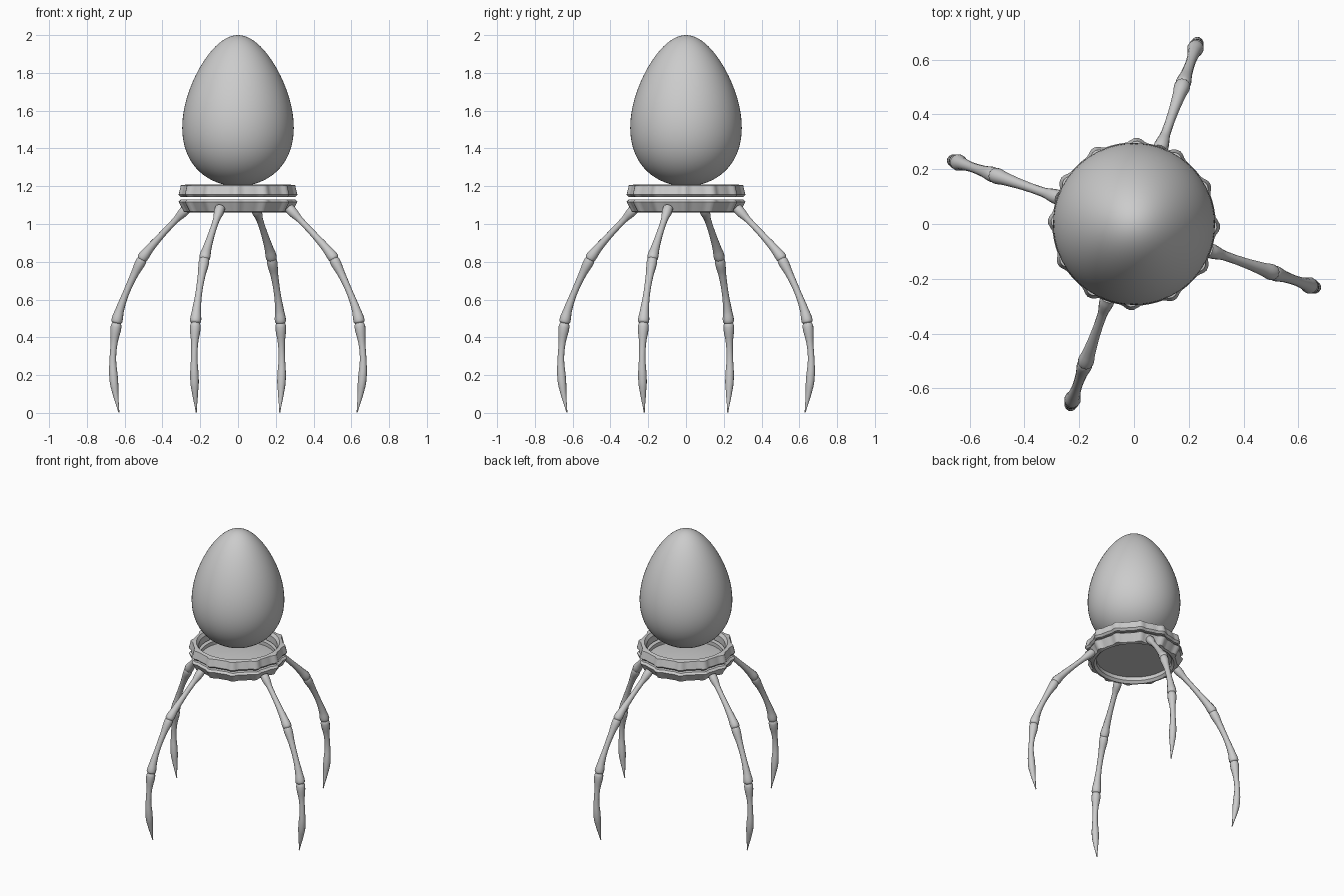
import bpy, bmesh, math

cube = bpy.data.objects.get("Cube")
if cube:
    bpy.data.objects.remove(cube, do_unlink=True)

grey = bpy.data.materials.new("plain_grey")
grey.use_nodes = True
grey.diffuse_color = (0.6, 0.6, 0.6, 1)
grey.node_tree.nodes["Principled BSDF"].inputs["Base Color"].default_value = (0.6, 0.6, 0.6, 1)


def finish(name, mesh, angle=35):
    mesh.materials.clear()
    mesh.materials.append(grey)
    for p in mesh.polygons:
        p.use_smooth = True
    mesh.set_sharp_from_angle(angle=math.radians(angle))
    obj = bpy.data.objects.new(name, mesh)
    bpy.context.collection.objects.link(obj)
    return obj


def lathe(name, profile, sides, closed=False, scallop=None, angle=35):
    """Revolve (radius, z) points about z; scallop adds to the radius of outer points."""
    bm = bmesh.new()
    rows = []
    for r, z in profile:
        if r < 1e-4:
            rows.append([bm.verts.new((0, 0, z))] * sides)
            continue
        row = []
        for i in range(sides):
            a = 2 * math.pi * i / sides
            rr = r + (scallop(a) if scallop and r > 0.268 else 0)
            row.append(bm.verts.new((rr * math.cos(a), rr * math.sin(a), z)))
        rows.append(row)
    pairs = list(zip(rows, rows[1:]))
    if closed:
        pairs.append((rows[-1], rows[0]))
    for low, high in pairs:
        for i in range(sides):
            j = (i + 1) % sides
            corners = list(dict.fromkeys((low[i], low[j], high[j], high[i])))
            bm.faces.new(corners)
    bmesh.ops.recalc_face_normals(bm, faces=bm.faces)
    mesh = bpy.data.meshes.new(name)
    bm.to_mesh(mesh)
    bm.free()
    return finish(name, mesh, angle)


# Egg
steps = 40
egg = []
for i in range(steps + 1):
    t = math.pi * (i / steps - 0.5)
    egg.append((0.287 * math.cos(t) * (1 - 0.25 * math.sin(t)), 1.6 + 0.4 * math.sin(t)))
lathe("egg", egg, 64, angle=60)


# Scalloped collar: two rings with a thin gap, twelve ribs around
def ribs(a):
    return 0.017 * max(0, math.cos(12 * (a + 0.035))) ** 1.5


lathe("upper_ring", [(0.25, 1.145), (0.285, 1.142), (0.298, 1.155), (0.286, 1.205),
                     (0.265, 1.21), (0.25, 1.19)], 144, True, ribs)
lathe("lower_ring", [(0.24, 1.13), (0.285, 1.13), (0.298, 1.117), (0.27, 1.065),
                     (0.255, 1.06), (0.24, 1.075)], 144, True, ribs)

# Shallow dish closing the collar
lathe("dish", [(0, 1.10), (0.245, 1.10), (0.245, 1.105), (0.18, 1.115),
               (0.09, 1.122), (0, 1.125)], 48)

# Legs: three jointed segments, points are (distance from axis, z, radius)
segments = {
    "thigh": [(0.285, 1.085, 0.026), (0.31, 1.06, 0.026), (0.345, 1.025, 0.018),
              (0.43, 0.94, 0.018), (0.50, 0.865, 0.024), (0.535, 0.822, 0.029),
              (0.545, 0.808, 0.02)],
    "shin": [(0.53, 0.83, 0.02), (0.545, 0.80, 0.028), (0.58, 0.735, 0.021),
             (0.63, 0.63, 0.018), (0.665, 0.54, 0.024), (0.68, 0.485, 0.030),
             (0.683, 0.472, 0.02)],
    "claw": [(0.68, 0.488, 0.02), (0.684, 0.455, 0.029), (0.695, 0.37, 0.019),
             (0.702, 0.28, 0.018), (0.698, 0.19, 0.023), (0.69, 0.12, 0.018),
             (0.668, 0.002, 0.003)],
}


def segment_mesh(name, points):
    curve = bpy.data.curves.new(name + "_path", "CURVE")
    curve.dimensions = "3D"
    curve.bevel_depth = 1
    curve.bevel_resolution = 4
    curve.use_fill_caps = True
    curve.resolution_u = 5
    spline = curve.splines.new("BEZIER")
    spline.radius_interpolation = "CARDINAL"
    spline.bezier_points.add(len(points) - 1)
    for bp, (r, z, radius) in zip(spline.bezier_points, points):
        bp.co = (r, 0, z)
        bp.radius = radius
        bp.handle_left_type = bp.handle_right_type = "AUTO"
    helper = bpy.data.objects.new(name + "_path", curve)
    bpy.context.collection.objects.link(helper)
    bpy.context.view_layer.update()
    graph = bpy.context.evaluated_depsgraph_get()
    mesh = bpy.data.meshes.new_from_object(helper.evaluated_get(graph))
    bpy.data.objects.remove(helper, do_unlink=True)
    return mesh


for name, points in segments.items():
    mesh = segment_mesh(name, points)
    for k in range(4):
        leg = finish(f"leg_{k + 1}_{name}", mesh.copy(), 50)
        leg.rotation_euler.z = math.radians(90 * k - 19.3)
